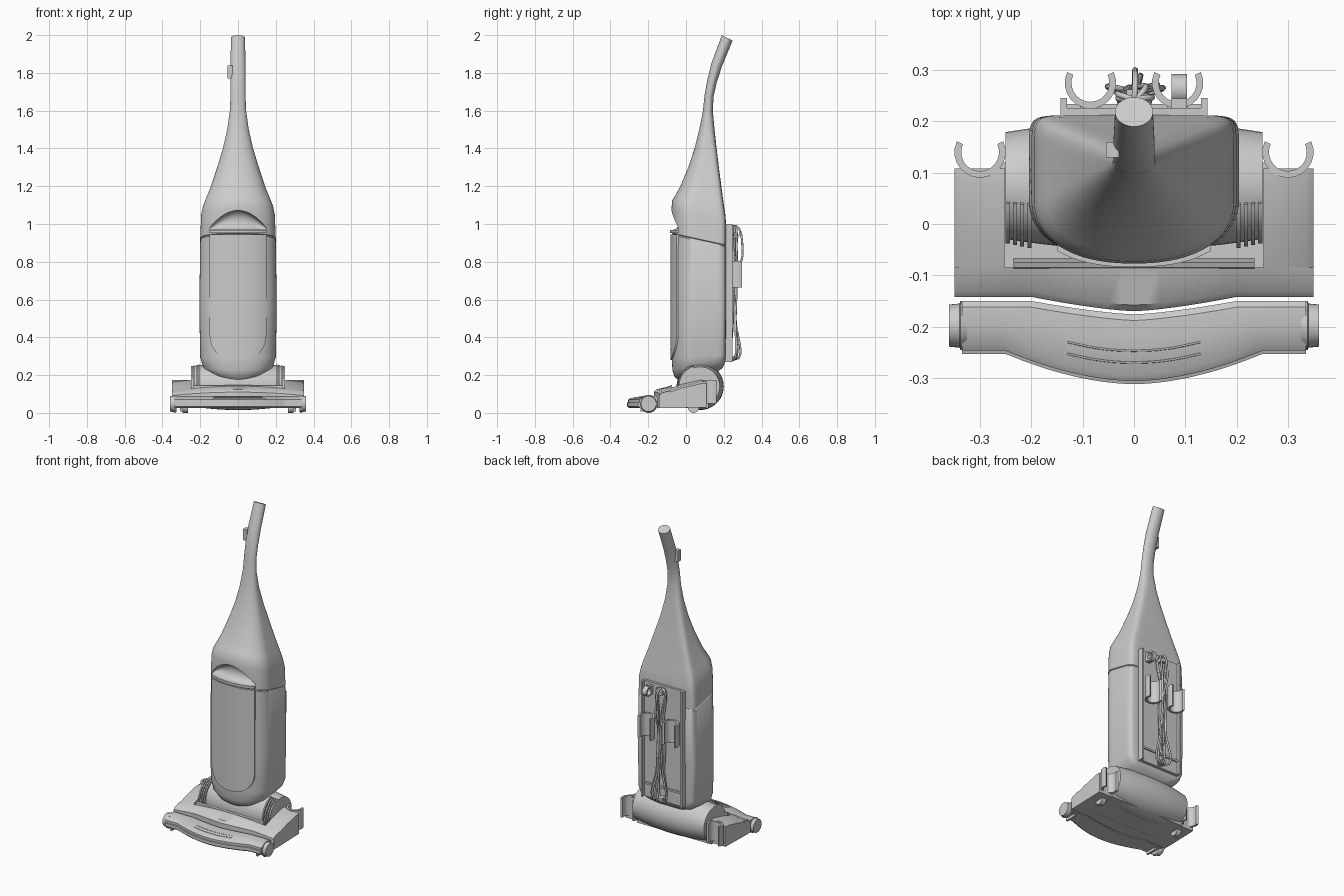
import bpy, bmesh
from math import sin, cos, pi, radians

cube = bpy.data.objects.get("Cube")
if cube:
    bpy.data.objects.remove(cube)

grey = bpy.data.materials.new("plain_grey")
grey.use_nodes = True
grey.diffuse_color = (0.6, 0.6, 0.6, 1)
grey.node_tree.nodes["Principled BSDF"].inputs["Base Color"].default_value = grey.diffuse_color
parts = []


def loft(name, rings):
    """Skin a row of closed rings and cap both ends."""
    bm = bmesh.new()
    rows = [[bm.verts.new(p) for p in ring] for ring in rings]
    count = len(rows[0])
    for a, b in zip(rows, rows[1:]):
        for i in range(count):
            j = (i + 1) % count
            bm.faces.new((a[i], a[j], b[j], b[i]))
    bm.faces.new(rows[0])
    bm.faces.new(rows[-1])
    bmesh.ops.recalc_face_normals(bm, faces=bm.faces)
    mesh = bpy.data.meshes.new(name)
    bm.to_mesh(mesh)
    bm.free()
    mesh.materials.append(grey)
    ob = bpy.data.objects.new(name, mesh)
    bpy.context.collection.objects.link(ob)
    parts.append(ob)
    return ob


def box(name, centre, size):
    (cx, cy, cz), (hx, hy, hz) = centre, (s / 2 for s in size)
    return loft(name, [[(cx + u * hx, cy + v * hy, z)
                        for u, v in ((-1, -1), (1, -1), (1, 1), (-1, 1))]
                       for z in (cz - hz, cz + hz)])


def arc(name, centre, inner, outer, start, end, length, axis="z", steps=14):
    """Curved band around the x or z axis."""
    cx, cy, cz = centre
    rings = []
    for i in range(steps + 1):
        a = radians(start + (end - start) * i / steps)
        ring = []
        for r, side in ((inner, -1), (outer, -1), (outer, 1), (inner, 1)):
            u, v, w = r * cos(a), r * sin(a), side * length / 2
            ring.append((cx + w, cy + u, cz + v) if axis == "x" else (cx + u, cy + v, cz + w))
        rings.append(ring)
    return loft(name, rings)


def turned(name, cy, cz, stations, sides=36):
    """Round part about the x axis from (x, radius) stations."""
    angles = [2 * pi * i / sides for i in range(sides)]
    return loft(name, [[(x, cy + r * cos(a), cz + r * sin(a)) for a in angles]
                       for x, r in stations])


def cord(name, points, radius, cyclic=False):
    cu = bpy.data.curves.new(name, "CURVE")
    cu.dimensions = "3D"
    cu.bevel_depth = radius
    cu.bevel_resolution = 2
    cu.resolution_u = 6
    cu.use_fill_caps = True
    sp = cu.splines.new("BEZIER")
    sp.bezier_points.add(len(points) - 1)
    for bp, p in zip(sp.bezier_points, points):
        bp.co = p
        bp.handle_left_type = bp.handle_right_type = "AUTO"
    sp.use_cyclic_u = cyclic
    cu.materials.append(grey)
    bpy.context.collection.objects.link(bpy.data.objects.new(name, cu))


def power(t, e):
    return abs(t) ** e * (1 if t > 0 else -1)


def spread(half, steps):
    """Even stations from -half to half."""
    return [half * (2 * i / steps - 1) for i in range(steps + 1)]


def d_ring(z, slope, w, yf, yb, sides=64):
    """Cross-section with round front and flat back, turning round as it narrows."""
    wide = min(1, max(0, (w - .04) / .155))
    yc = yb - (.5 + .06 * wide) * (yb - yf)
    ring = []
    for i in range(sides):
        a = 2 * pi * i / sides
        back = sin(a) > 0
        e = 2 / (2 + (10 if back else .3) * wide)
        y = yc + (yb - yc if back else yc - yf) * power(sin(a), e)
        ring.append((w * power(cos(a), e), y, z + slope * (y - yf)))
    return ring


def front_y(x):
    return .05 - .125 * (1 - (abs(x) / .205) ** 2.3) ** (1 / 2.3)


def front_band(z, w, out, depth):
    """Ring that follows the curved front of the body."""
    xs = spread(w, 20)
    return ([(x, front_y(x) - out, z) for x in xs] +
            [(x, front_y(x) + depth, z) for x in reversed(xs)])


# Body, hood and neck: height, slope, half width, front y, back y
body = loft("body", [d_ring(*r) for r in (
    (.17, .2, .09, -.035, .16),
    (.19, .2, .15, -.06, .195),
    (.225, .15, .185, -.072, .207),
    (.29, .05, .2, -.075, .21),
    (.55, 0, .205, -.075, .212),
    (.942, -.22, .2, -.075, .212),
    (.947, -.22, .196, -.071, .208),
    (.952, -.22, .2, -.075, .212),
    (1.08, -.26, .195, -.077, .212),
    (1.125, -.26, .186, -.073, .208),
    (1.15, -.18, .172, -.058, .2),
    (1.2, -.1, .147, -.03, .19),
    (1.3, 0, .11, .012, .174),
    (1.4, 0, .08, .045, .162),
    (1.5, 0, .057, .07, .151),
    (1.6, 0, .043, .09, .142),
    (1.68, -.1, .04, .098, .146),
    (1.76, -.2, .04, .112, .163),
    (1.85, -.3, .04, .134, .19),
    (2, -.5, .037, .19, .247))])

# Hand recess cut in the front
rings = []
for x in spread(.149, 16):
    h = .006 + .046 * (1 - (x / .15) ** 2)
    rings.append([(x, front_y(x) + .045 * cos(a) * min(1, h / .03), .968 + h * (1 + sin(a)))
                  for a in (pi * j / 10 for j in range(20))])
cutter = loft("recess_cutter", rings)
cutter.hide_render = True
mod = body.modifiers.new("recess", "BOOLEAN")
mod.operation, mod.object, mod.solver = "DIFFERENCE", cutter, "EXACT"
bpy.context.view_layer.objects.active = body
bpy.ops.object.modifier_apply(modifier=mod.name)
parts.remove(cutter)
bpy.data.objects.remove(cutter)

# Bag door with a rounded foot, and a lip above it
rings = []
for i in range(21):
    t = cos(pi / 2 * i / 20)
    w = max(.02, .15 * (1 - t ** 2.3) ** (1 / 2.3))
    rings.append(front_band(.42 - .14 * t, w, .007, .01))
rings.append(front_band(.945, .15, .007, .01))
loft("bag_door", rings)
loft("door_lip", [front_band(z, .15, .009, .03) for z in (.952, .968)])

# Switch on the neck
box("switch", (-.042, .145, 1.805), (.025, .03, .07))

# Motor barrel
turned("motor_barrel", .075, .14, [(x, .104 + .021 * (1 - (x / .25) ** 2))
                                   for x in spread(.25, 20)])

# Deck of the cleaner head, bowed at the front
rings = []
for x in spread(.35, 28):
    f = 1 - (x / .35) ** 2
    yf = -.142 - .028 * max(0, 1 - (abs(x) / .2) ** 1.4)
    rings.append([(x, y, z) for y, z in (
        (yf, .025), (yf, .092 + .018 * f), (yf + .012, .104 + .02 * f),
        (-.085, .118 + .024 * f), (-.085, .025))])
loft("head_deck", rings)
box("head_floor", (0, .015, .058), (.52, .21, .065))
loft("deck_ridge", [[(x, y, z) for y, z in ((-.092, .1), (-.085, .144), (-.075, .148), (-.066, .1))]
                    for x in spread(.235, 1)])

# Front bumper with a lower ledge
rings = []
for x in spread(.335, 40):
    b = -.15 - .026 * max(0, 1 - (abs(x) / .2) ** 1.4)
    f = -.253 - .059 * max(0, 1 - (abs(x) / .25) ** 1.8)
    rings.append([(x, y, z) for y, z in (
        (b, .025), (b, .08), (b - .012, .09), (b - .05, .09), (f + .018, .078),
        (f + .006, .07), (f + .006, .056), (f, .054), (f, .034), (f + .012, .025))])
loft("bumper", rings)
for y, z in ((-.247, .086), (-.27, .083)):
    cord("bumper_trim", [(x, y + x * x, z) for x in spread(.13, 4)], .002)

# Back panel
box("back_panel", (0, .213, .635), (.28, .026, .73))
box("back_crossbar", (0, .227, .356), (.27, .014, .012))

# Paired parts: vents, side arms, clips, wheels, feet and rails
for s in (-1, 1):
    for i in range(4):
        arc("vent_rib", (s * (.204 + .014 * i), .075, .14), .09, .122 - .003 * i,
            108, 195, .008, "x")
    loft("side_arm", [[(s * x, y, z) for y, z in (
        (-.085, .025), (-.085, top - .01), (-.02, top + .012), (.08, top + .035),
        (.108, top + .035), (.108, .03))] for x, top in ((.252, .14), (.335, .13), (.35, .12))])
    arc("corner_clip", (s * .3, .14, .112), .037, .05, 155, 385, .125)
    turned("rear_wheel", .04, .03, [(s * .265, .03), (s * .295, .03)])
    turned("front_wheel", -.198, .048, [(s * .325, .043), (s * .338, .048),
                                       (s * .34, .043), (s * .361, .041)])
    box("bumper_foot", (s * .3, -.205, .019), (.012, .07, .022))
    box("back_rail", (s * .137, .225, .635), (.012, .041, .73))
    arc("tool_clip", (s * .085, .275, .735), .037, .05, 155, 385, .14)
    box("clip_mount", (s * .085, .228, .735), (.04, .016, .13))

# Cord hooks and the wound cord
box("hook_stem", (.088, .232, .957), (.031, .025, .055))
arc("hook_ring", (.088, .262, .955), .02, .03, 0, 360, .03, "x")
for z in (.965, .29):
    box("cord_hook", (0, .241, z), (.03, .042, .024))
for x, bulge in ((-.016, .256), (.002, .3), (.012, .268), (.02, .25)):
    cord("wound_cord", [(x / 2, .245, .99), (x, bulge, .86), (x / 2, .265, .72), (x, .262, .5),
                        (x, .25, .28), (-x, .248, .5), (-x, .25, .8)], .006, True)

# Smooth shading with sharp edges kept
bpy.ops.object.select_all(action="DESELECT")
for ob in parts:
    ob.select_set(True)
bpy.context.view_layer.objects.active = body
bpy.ops.object.shade_smooth_by_angle(angle=radians(35))
